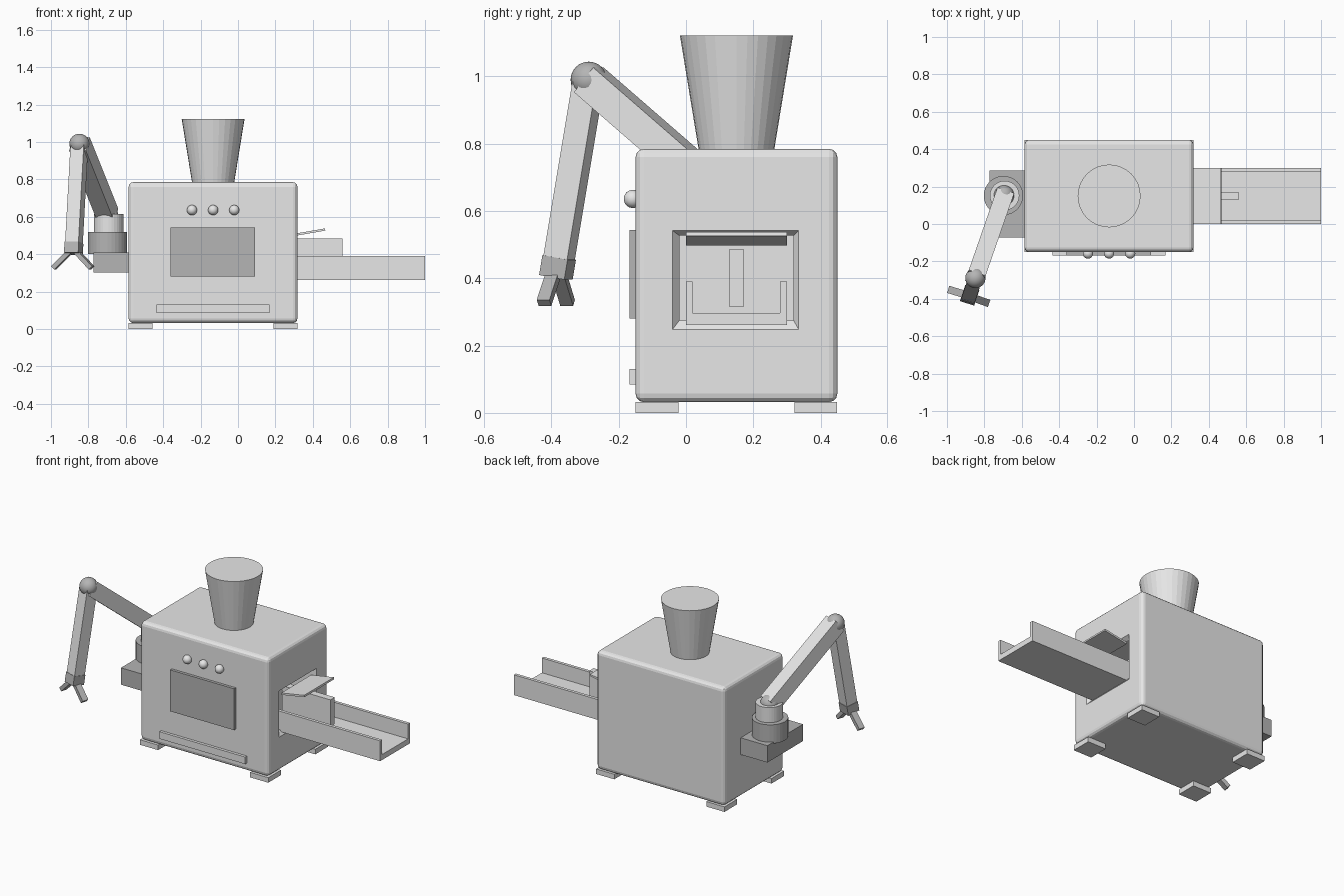
import bpy, bmesh, math
from mathutils import Vector, Matrix

if "Cube" in bpy.data.objects:
    bpy.data.objects.remove(bpy.data.objects["Cube"])


def material(name, v):
    m = bpy.data.materials.new(name)
    m.diffuse_color = (v, v, v, 1)
    m.use_nodes = True
    m.node_tree.nodes["Principled BSDF"].inputs["Base Color"].default_value = m.diffuse_color
    return m


LIGHT = material("light grey", 0.8)
DARK = material("dark grey", 0.46)


def finish(name, bm, mat, smooth=False):
    bmesh.ops.recalc_face_normals(bm, faces=bm.faces[:])
    me = bpy.data.meshes.new(name)
    bm.to_mesh(me)
    bm.free()
    me.materials.append(mat)
    for p in me.polygons:
        p.use_smooth = smooth
    ob = bpy.data.objects.new(name, me)
    bpy.context.collection.objects.link(ob)
    return ob


def box(name, lo, hi, mat=LIGHT, bevel=0.0):
    lo, hi = Vector(lo), Vector(hi)
    bm = bmesh.new()
    bmesh.ops.create_cube(bm, size=1, matrix=Matrix.Translation((lo + hi) / 2)
                          @ Matrix.Diagonal((*(hi - lo), 1)))
    if bevel:
        bmesh.ops.bevel(bm, geom=bm.edges[:], offset=bevel, segments=3,
                        profile=0.5, affect='EDGES')
    return finish(name, bm, mat)


def cone(name, x, y, z0, z1, r0, r1, mat=LIGHT):
    bm = bmesh.new()
    bmesh.ops.create_cone(bm, cap_ends=True, segments=32, radius1=r0, radius2=r1,
                          depth=z1 - z0, matrix=Matrix.Translation((x, y, (z0 + z1) / 2)))
    return finish(name, bm, mat)


def ball(name, c, r, mat=LIGHT):
    bm = bmesh.new()
    bmesh.ops.create_uvsphere(bm, u_segments=32, v_segments=16, radius=r,
                              matrix=Matrix.Translation(c))
    return finish(name, bm, mat, True)


def beam(name, a, b, w, h, mat=LIGHT):
    """Box running from a to b; w is its horizontal width."""
    a, b = Vector(a), Vector(b)
    d = (b - a).normalized()
    s = d.cross(Vector((0, 0, 1))).normalized()
    u = s.cross(d)
    rot = Matrix((s, u, d)).transposed().to_4x4()
    bm = bmesh.new()
    bmesh.ops.create_cube(bm, size=1, matrix=Matrix.Translation((a + b) / 2) @ rot
                          @ Matrix.Diagonal((w, h, (b - a).length, 1)))
    return finish(name, bm, mat)


# Rounded housing with a flared outlet cut into its right side
body = box("housing", (-0.585, -0.15, 0.032), (0.318, 0.45, 0.785), bevel=0.025)
bm = bmesh.new()
rings = []
for x, y0, y1, z0, z1 in ((0.34, -0.04, 0.335, 0.248, 0.542),
                          (0.318, -0.04, 0.335, 0.248, 0.542),
                          (0.295, -0.02, 0.32, 0.275, 0.527),
                          (0.15, -0.02, 0.32, 0.275, 0.527)):
    rings.append([bm.verts.new((x, y, z))
                  for y, z in ((y0, z0), (y1, z0), (y1, z1), (y0, z1))])
for a, b in zip(rings, rings[1:]):
    for i in range(4):
        j = (i + 1) % 4
        bm.faces.new((a[i], a[j], b[j], b[i]))
bm.faces.new(rings[0])
bm.faces.new(rings[-1])
cutter = finish("outlet_cutter", bm, LIGHT)
cutter.hide_render = True
cutter.hide_viewport = True
cut = body.modifiers.new("outlet", 'BOOLEAN')
cut.object = cutter
cut.operation = 'DIFFERENCE'
cut.solver = 'EXACT'

# Feet
for x in (-0.585, 0.19):
    for y in (-0.15, 0.322):
        box("foot", (x, y, 0), (x + 0.128, y + 0.127, 0.032))

# Hopper
cone("hopper", -0.133, 0.15, 0.78, 1.122, 0.112, 0.168)

# Front panel: window, lower strip and knobs
box("window", (-0.36, -0.168, 0.28), (0.09, -0.14, 0.543), DARK)
box("strip", (-0.435, -0.168, 0.085), (0.168, -0.14, 0.13))
for x in (-0.246, -0.133, -0.02):
    ball("knob", (x, -0.158, 0.636), 0.027)

# Output tray, slice and flap
box("tray_floor", (0.2, 0, 0.262), (1.0, 0.3, 0.297))
for y in (0, 0.28):
    box("tray_wall", (0.2, y, 0.262), (1.0, y + 0.02, 0.391))
box("slice", (0.22, 0.128, 0.316), (0.56, 0.172, 0.485))
beam("flap", (0.305, 0.15, 0.504), (0.466, 0.15, 0.532), 0.3, 0.012)

# Arm mount
box("arm_mount", (-0.773, -0.072, 0.302), (-0.58, 0.286, 0.409), DARK)
cone("arm_turntable", -0.698, 0.152, 0.40, 0.519, 0.105, 0.105, DARK)
cone("arm_collar", -0.692, 0.152, 0.51, 0.615, 0.079, 0.079)

# Jointed arm
shoulder = Vector((-0.695, 0.152, 0.607))
elbow = Vector((-0.848, -0.289, 0.99))
wrist = Vector((-0.877, -0.377, 0.462))
ball("shoulder_joint", shoulder, 0.055, DARK)
ball("elbow_joint", elbow, 0.054, DARK)
beam("upper_arm", shoulder, elbow, 0.095, 0.095)
beam("lower_arm", elbow, wrist, 0.075, 0.075)

# Gripper
palm = wrist + (wrist - elbow).normalized() * 0.06
beam("palm", wrist, palm, 0.08, 0.08, DARK)
beam("finger_left", (-0.9, -0.378, 0.412), (-0.985, -0.352, 0.327), 0.04, 0.025, DARK)
beam("finger_right", (-0.862, -0.394, 0.412), (-0.783, -0.422, 0.327), 0.04, 0.025, DARK)
